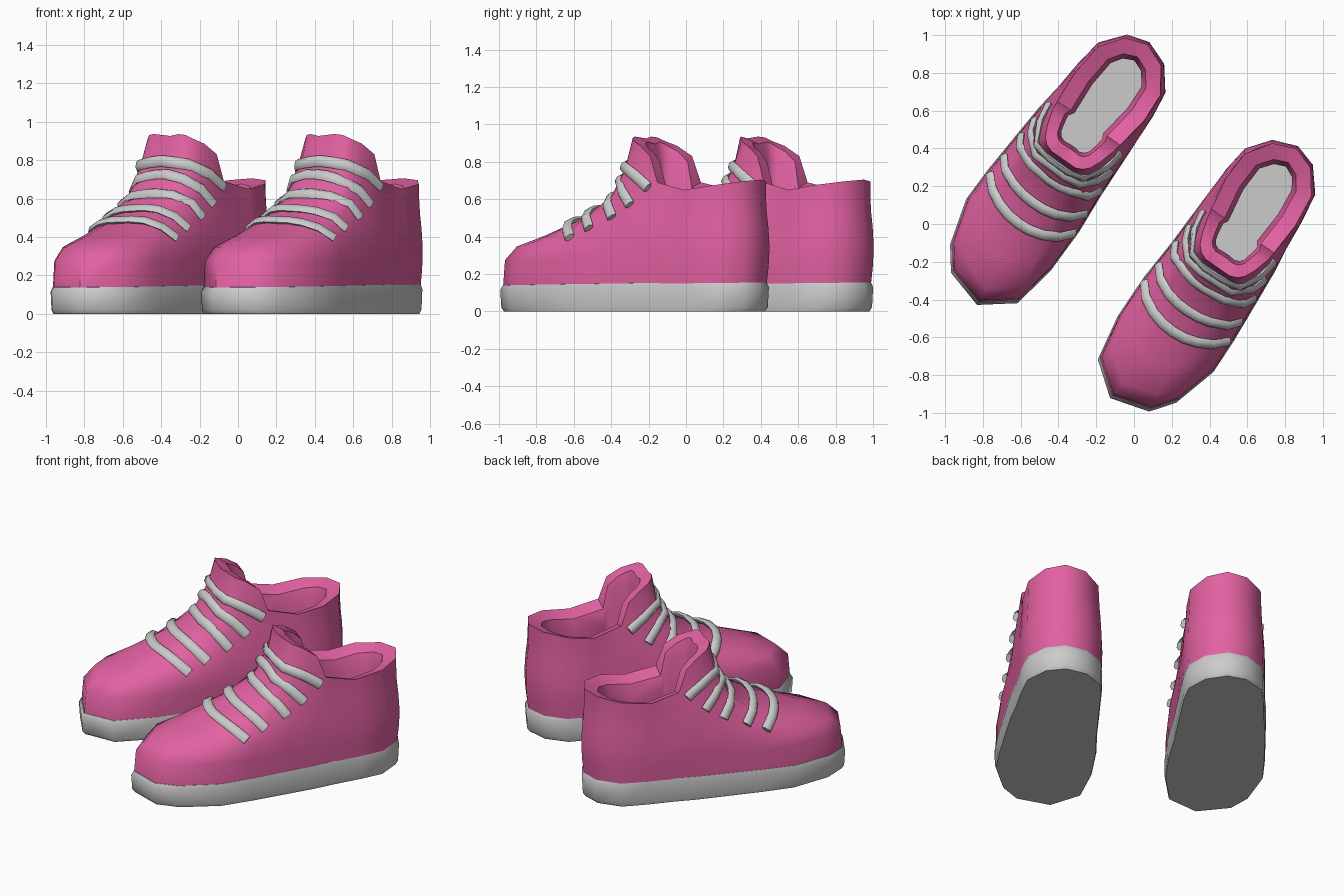
import bpy, bmesh, math
from mathutils import Vector, Matrix
from mathutils.bvhtree import BVHTree

if "Cube" in bpy.data.objects:
    bpy.data.objects.remove(bpy.data.objects["Cube"])

pink = bpy.data.materials.new("pink")
pink.diffuse_color = (0.76, 0.12, 0.36, 1)
pink.use_nodes = True
pink.node_tree.nodes["Principled BSDF"].inputs["Base Color"].default_value = pink.diffuse_color

# Columns around the shoe: sole outline (x, y), then collar rim (x, y, z)
COLS = [
    (.07, -.825, .03, .065, .925), (.24, -.695, .08, .065, .935), (.285, -.45, .115, .08, .93),
    (.29, -.2, .145, .11, .91), (.275, .03, .172, .17, .885), (.27, .22, .195, .25, .83),
    (.265, .36, .205, .30, .69), (.26, .52, .235, .48, .65), (.242, .66, .228, .64, .675),
    (.15, .78, .14, .77, .695), (.02, .83, .02, .82, .705), (-.1, .795, -.10, .78, .695),
    (-.2, .675, -.19, .66, .675), (-.225, .52, -.21, .48, .65), (-.24, .36, -.20, .30, .69),
    (-.26, .22, -.195, .25, .83), (-.275, .03, -.172, .17, .885), (-.292, -.2, -.145, .11, .91),
    (-.298, -.4, -.115, .08, .93), (-.23, -.645, -.075, .065, .935), (-.14, -.765, -.02, .065, .93)]
# Travel and height of each level, for the toe and for the sides
TOE = [(0, 0), (.015, .19), (.1, .28), (.3, .35), (.58, .465), (.84, .6), (.96, .79), (1, 1)]
SIDE = [(0, 0), (0, .2), (.02, .33), (.12, .43), (.3, .58), (.52, .72), (.76, .86), (1, 1)]
# Laces: end x, y, z and middle y, z
LACES = [(.27, -.22, .39, -.35, .49), (.255, -.10, .44, -.21, .54), (.24, .04, .50, -.06, .62),
         (.24, .15, .57, .02, .71), (.225, .26, .66, .05, .79)]


def loft(rings, top=True):
    """Surface through equal rings, capped at the bottom and usually the top."""
    bm = bmesh.new()
    vs = [[bm.verts.new(p) for p in r] for r in rings]
    n = len(rings[0])
    for a, b in zip(vs, vs[1:]):
        for i in range(n):
            j = (i + 1) % n
            bm.faces.new((a[i], a[j], b[j], b[i]))
    bm.faces.new(vs[0])
    if top:
        bm.faces.new(vs[-1])
    bmesh.ops.recalc_face_normals(bm, faces=bm.faces)
    return bm


def finish(name, bm, matrix, mat=None, angle=40):
    """Place a copy of the part in the world."""
    bm = bm.copy()
    bm.transform(matrix)
    if matrix.determinant() < 0:
        bmesh.ops.reverse_faces(bm, faces=bm.faces)
    me = bpy.data.meshes.new(name)
    bm.to_mesh(me)
    bm.free()
    ob = bpy.data.objects.new(name, me)
    bpy.context.collection.objects.link(ob)
    if mat:
        me.materials.append(mat)
    bpy.ops.object.select_all(action='DESELECT')
    ob.select_set(True)
    bpy.context.view_layer.objects.active = ob
    bpy.ops.object.shade_smooth_by_angle(angle=math.radians(angle))


# Sole with soft edges, a little thicker at the heel
def sole_ring(scale, z):
    return [Vector((c[0] * scale, c[1] * scale, z * (1.06 + .09 * c[1]))) for c in COLS]

sole = loft([sole_ring(s, z) for s, z in
             [(.975, 0), (.995, .02), (1.003, .115), (.985, .14), (.94, .146)]])

# Upper: wall and instep, collar rim, then the lining down to the floor
outer = [[] for _ in TOE]
lip, inner, floor = [], [], []
for bx, by, rx, ry, rz in COLS:
    w = min(1, max(0, (.2 - by) / .75))
    base, rim = Vector((bx * .983, by * .983, .12)), Vector((rx, ry, rz))
    for k, ((tf, tz), (sf, sz)) in enumerate(zip(TOE, SIDE)):
        p = base.lerp(rim, tf * w + sf * (1 - w))
        h = tz * w + sz * (1 - w)
        p.z = base.z + (rim.z - base.z) * h
        if by > .3:  # rounded heel
            bulge = 1 + .024 * math.sin(math.pi * min(1, h * 1.3))
            p.x, p.y = p.x * bulge, p.y * bulge
        outer[k].append(p)
    to_axis = Vector((0, min(.6, max(.3, ry)), rz)) - rim
    d = to_axis.normalized()
    amount = .08 if ry < .3 else .1
    lip.append(rim + d * amount * .85 - Vector((0, 0, .03)))
    inner.append(rim + d * amount * 1.1 - Vector((0, 0, .12)))
    floor.append(Vector((rim.x + d.x * amount, rim.y + d.y * amount, .19)))
upper = loft(outer + [lip, inner, floor])

# Insole
insole = loft([[Vector((p.x, p.y, z)) for p in floor] for z in (.185, .2)])

# Laces: flat bands laid over the instep
tree = BVHTree.FromBMesh(loft(outer, top=False))
laces = []
for ex, ey, ez, my, mz in LACES:
    pts, nrm = [], []
    for i in range(9):
        u = i / 4 - 1
        q = Vector((ex * u, my + (ey - my) * u * u, mz + (ez - mz) * u * u))
        hit, n, _, _ = tree.find_nearest(q)
        if n.dot(hit - Vector((0, .3, .2))) < 0:
            n = -n
        pts.append(hit)
        nrm.append(n)
    rings = []
    for i, p in enumerate(pts):
        t = (pts[min(i + 1, 8)] - pts[max(i - 1, 0)]).normalized()
        n = nrm[max(i - 1, 0)] + nrm[i] + nrm[min(i + 1, 8)]
        n = (n - t * n.dot(t)).normalized()
        b = t.cross(n)
        rings.append([p + n * .014 + b * .03 * math.cos(a * math.pi / 3)
                      + n * .018 * math.sin(a * math.pi / 3) for a in range(6)])
    laces.append(loft(rings))

# The pair: the second shoe is a mirror image
for side, offset, flip in (("right", -.505, 1), ("left", .495, -1)):
    m = (Matrix.Rotation(math.radians(-35), 4, 'Z') @ Matrix.Translation((offset, 0, 0))
         @ Matrix.Diagonal((flip, 1, 1, 1)))
    finish(side + "_sole", sole, m, angle=50)
    finish(side + "_upper", upper, m, pink, angle=48)
    finish(side + "_insole", insole, m)
    for i, lace in enumerate(laces):
        finish(f"{side}_lace_{i + 1}", lace, m, angle=65)
